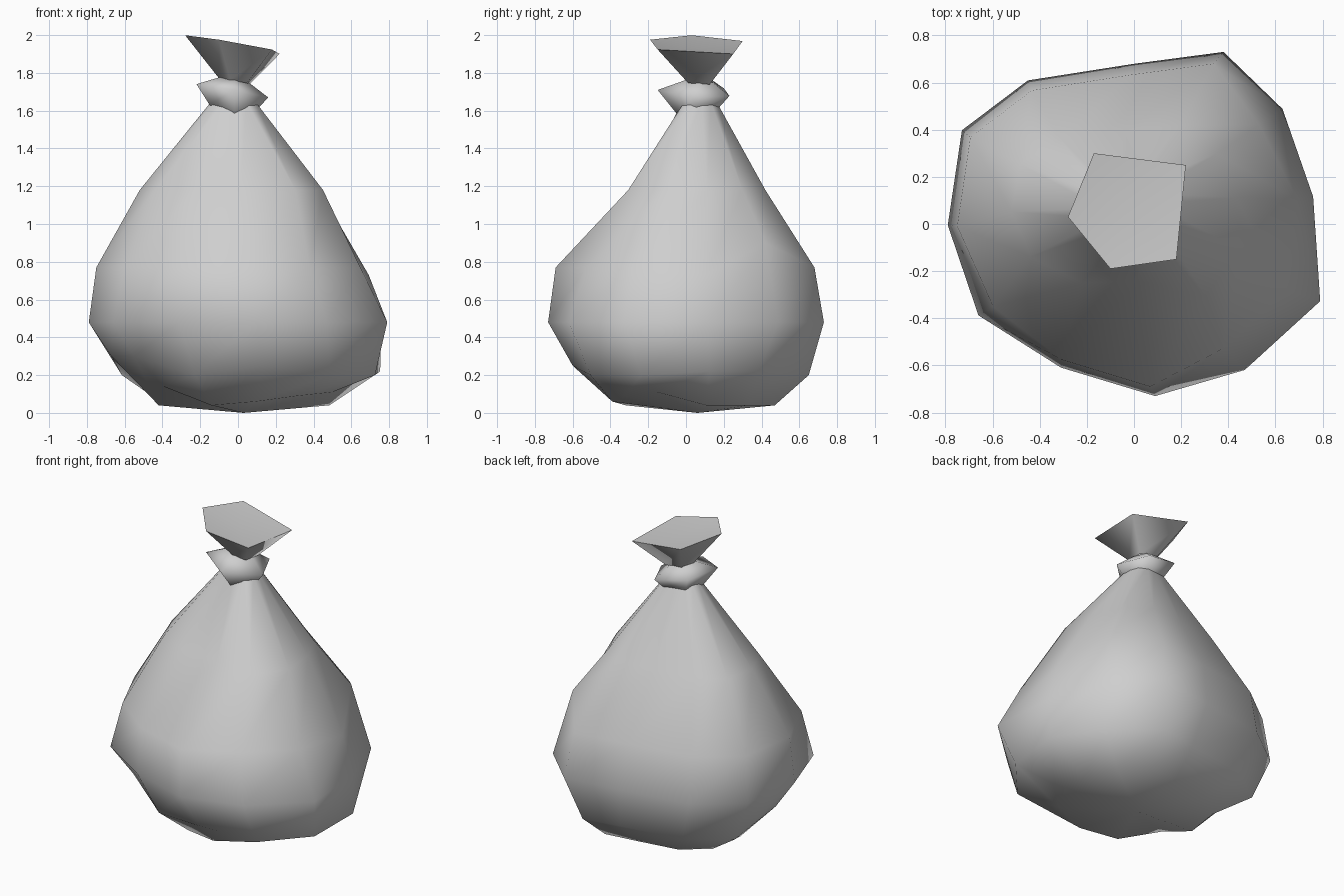
import bpy
import bmesh
from mathutils import Vector

cube = bpy.data.objects.get("Cube")
if cube:
    bpy.data.objects.remove(cube, do_unlink=True)

grey = bpy.data.materials.new("plain grey")
grey.use_nodes = True
colour = (0.62, 0.62, 0.62, 1)
grey.diffuse_color = colour
grey.node_tree.nodes["Principled BSDF"].inputs["Base Color"].default_value = colour


def fit_ring(outline, z, left, right, front, back, tilt=(0, 0)):
    """Stretch an outline to the given extents, optionally on a tilted plane."""
    xs = [p[0] for p in outline]
    ys = [p[1] for p in outline]
    ring = []
    for px, py in outline:
        x = left + (px - min(xs)) / (max(xs) - min(xs)) * (right - left)
        y = front + (py - min(ys)) / (max(ys) - min(ys)) * (back - front)
        ring.append(Vector((x, y, z + tilt[0] * x + tilt[1] * y)))
    return ring


def dent(ring, index, factor, lift=0):
    """Pull one point of a ring inwards and shift its height to make a fold."""
    ring[index].x *= factor
    ring[index].y *= factor
    ring[index].z += lift


def loft(name, rings, tip=None):
    """Skin rings listed from bottom to top; a tip closes the first ring."""
    bm = bmesh.new()
    loops = [[bm.verts.new(p) for p in ring] for ring in rings]
    count = len(loops[0])
    for low, high in zip(loops, loops[1:]):
        for i in range(count):
            j = (i + 1) % count
            bm.faces.new((low[i], low[j], high[j], high[i]))
    if tip:
        centre = bm.verts.new(tip)
        for i in range(count):
            bm.faces.new((centre, loops[0][(i + 1) % count], loops[0][i]))
    for face in bm.faces:
        face.smooth = True
    mesh = bpy.data.meshes.new(name)
    bm.to_mesh(mesh)
    bm.free()
    mesh.materials.append(grey)
    obj = bpy.data.objects.new(name, mesh)
    bpy.context.collection.objects.link(obj)


# Full sagging sack, counter-clockwise outline starting at its left front
sack_outline = [(.79, -.32), (.76, .12), (.63, .49), (.38, .73), (0, .68),
                (-.45, .61), (-.73, .4), (-.79, 0), (-.66, -.38),
                (-.31, -.6), (.09, -.72), (.47, -.61)]
base = fit_ring(sack_outline, .04, -.42, .5, -.39, .47)
lower = fit_ring(sack_outline, .2, -.67, .78, -.6, .65)
belly = fit_ring(sack_outline, .48, -.79, .79, -.73, .73)
upper = fit_ring(sack_outline, .77, -.75, .72, -.69, .68)
shoulder = fit_ring(sack_outline, 1.18, -.52, .45, -.31, .42)
neck = fit_ring(sack_outline, 1.65, -.14, .09, -.02, .16)

# Raised folds of the underside
dent(base, 0, 1, .07)
dent(base, 8, 1.15, .1)
dent(base, 10, 1, .02)
dent(base, 11, 1, .05)

# Tucks below the belly
lower[3].x = .3
dent(lower, 0, .93)
dent(lower, 1, 1, .02)
dent(lower, 2, .87, .02)
dent(lower, 7, 1, .1)
dent(lower, 8, 1, .1)
dent(lower, 10, 1, .05)

# Hollows and bulges above the belly
dent(upper, 0, .9)
dent(upper, 1, 1, -.04)
dent(upper, 2, .93, .13)
dent(upper, 8, .95)
dent(upper, 11, .9)
dent(shoulder, 10, .78)
dent(shoulder, 11, 1.2)
loft("sack_body", [base, lower, belly, upper, shoulder, neck], (.03, .06, 0))

# Knotted collar below the waist, hanging lowest at the front
collar_outline = [(.16, .03), (.07, .23), (-.15, .2), (-.22, -.02), (-.02, -.15)]
tilt = (-.18, -.04)
hem = fit_ring(collar_outline, 1.615, -.15, .1, -.04, .17, (-.1, 0))
dent(hem, 4, 1, -.045)
loft("tied_collar", [
    hem,
    fit_ring(collar_outline, 1.7, -.22, .16, -.15, .23, tilt),
    fit_ring(collar_outline, 1.76, -.1, .06, 0, .14, tilt),
])

# Flared mouth, closed by a slightly sunken lining
mouth_outline = [(.18, -.15), (.22, .25), (-.17, .3), (-.28, .03), (-.1, -.19)]
waist = fit_ring(mouth_outline, 1.755, -.1, .06, 0, .14, tilt)
rim = fit_ring(mouth_outline, 1.95, -.28, .22, -.19, .3, tilt)
loft("flared_mouth", [waist, rim])
loft("mouth_lining", [rim[::-1]], (-.03, .05, 1.93))
